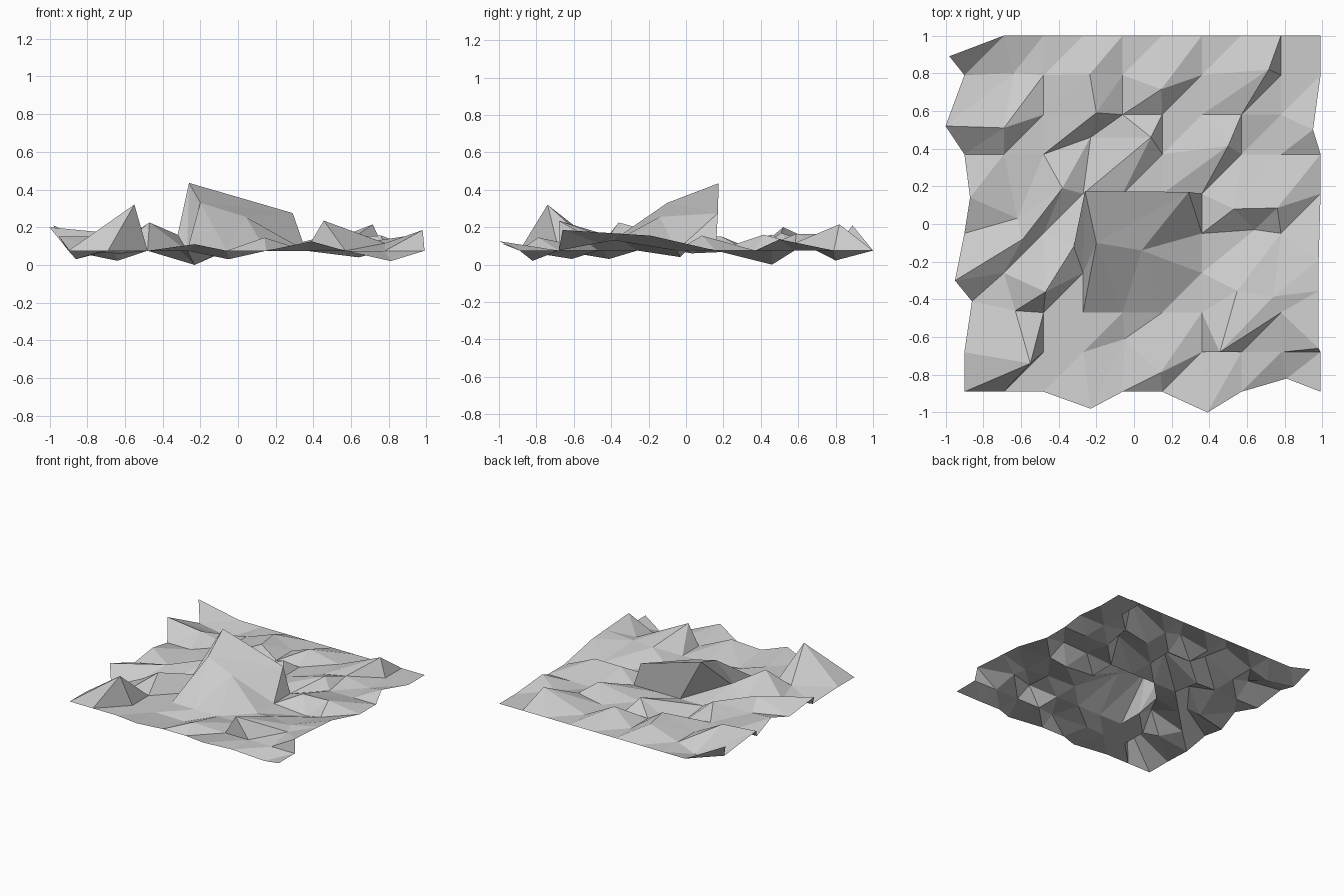
import bpy, bmesh

N, STEP = 10, 0.21          # 10 x 10 points
X0, Y0, BASE = -0.90, -0.89, 0.075

# Sculpted points: grid id (column * 10 + row) -> position
sculpted = {
    # left rim
    9: (-.98, .89, .21), 7: (-1, .52, .2), 5: (-.87, .14, .13),
    3: (-.95, -.3, .15), 2: (-.86, -.41, .03),
    # front rim
    30: (-.23, -.98, .11), 60: (.39, -1, .125), 80: (.81, -.82, .02),
    # right rim
    92: (.98, -.66, .185), 94: (.98, -.19, .155), 97: (.95, .5, .135),
    # left hills
    11: (-.55, -.74, .32), 12: (-.63, -.46, .1), 23: (-.47, -.36, .225),
    14: (-.59, -.08, .15), 15: (-.62, .03, .06), 25: (-.38, .19, .15),
    34: (-.32, -.12, .16),
    # main peak, overhanging backwards
    44: (-.26, .175, .435), 54: (.29, .17, .275), 43: (-.2, -.1, .33),
    53: (.04, -.14, .255),
    # front and right hills
    41: (-.05, -.61, .03), 51: (.14, -.79, .145), 72: (.455, -.68, .235),
    83: (.74, -.385, .13), 74: (.64, -.03, .04), 75: (.53, .08, .15),
    85: (.76, .085, .155),
    # back hills
    78: (.715, .82, .215), 36: (-.23, .46, 0), 37: (-.2, .59, .165),
    46: (.09, .46, .16), 66: (.5, .415, .16), 58: (.145, .715, .17),
    18: (-.64, .8, .022), 17: (-.69, .51, .17),
}

bm = bmesh.new()
grid = []
for i in range(N):
    for j in range(N):
        p = sculpted.get(i * N + j, (X0 + i * STEP, Y0 + j * STEP, BASE))
        grid.append(bm.verts.new(p))

# Slopes: points blended between the rows before and behind
for k, t in {73: .5, 38: .5, 93: .65}.items():
    grid[k].co = grid[k - 1].co.lerp(grid[k + 1].co, t)

# Low rises
for k in (77, 82, 38):
    grid[k].co.z += 0.04

# Two triangles per cell
for i in range(N - 1):
    for j in range(N - 1):
        a = i * N + j
        b, c, d = a + N, a + N + 1, a + 1
        bm.faces.new((grid[a], grid[b], grid[c]))
        bm.faces.new((grid[a], grid[c], grid[d]))

mesh = bpy.data.meshes.new("terrain")
bm.to_mesh(mesh)
bm.free()
terrain = bpy.data.objects.new("terrain", mesh)
bpy.context.collection.objects.link(terrain)
